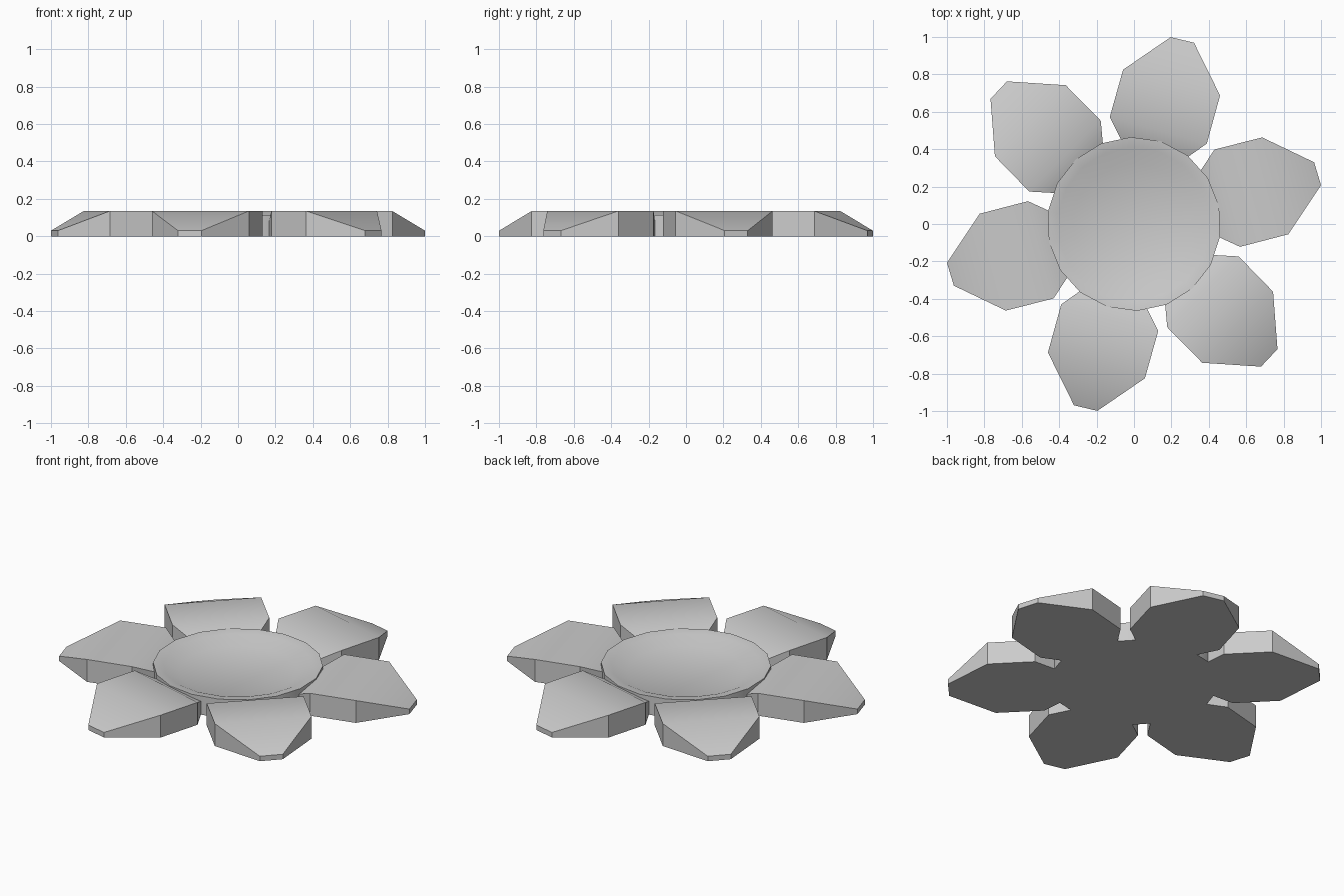
import bpy
import bmesh
from math import cos, sin, pi, radians
from mathutils import Matrix

cube = bpy.data.objects.get("Cube")
if cube:
    bpy.data.objects.remove(cube, do_unlink=True)

GREY = (0.6, 0.6, 0.6, 1.0)
grey = bpy.data.materials.new("plain_grey")
grey.use_nodes = True
grey.diffuse_color = GREY
grey.node_tree.nodes["Principled BSDF"].inputs["Base Color"].default_value = GREY


def finish(bm, name):
    """Turn a bmesh into a shaded, coloured object."""
    bmesh.ops.recalc_face_normals(bm, faces=bm.faces)
    mesh = bpy.data.meshes.new(name)
    bm.to_mesh(mesh)
    bm.free()
    mesh.materials.append(grey)
    obj = bpy.data.objects.new(name, mesh)
    bpy.context.collection.objects.link(obj)
    bpy.ops.object.select_all(action="DESELECT")
    obj.select_set(True)
    bpy.context.view_layer.objects.active = obj
    bpy.ops.object.shade_smooth_by_angle(angle=radians(30))
    return obj


# Petal cross rows from neck to tip: right point, left point, top height
ROWS = [
    ((0.41, -0.05), (0.33, 0.245), 0.06),
    ((0.567, -0.122), (0.43, 0.398), 0.135),
    ((0.825, -0.055), (0.685, 0.463), 0.135),
    ((1.0, 0.207), (0.963, 0.33), 0.03),
]


def petal(index):
    bm = bmesh.new()
    # Each row is a ring: lower right, lower left, upper left, upper right
    rings = [[bm.verts.new((*p, z)) for p, z in ((r, 0), (l, 0), (l, h), (r, h))]
             for r, l, h in ROWS]
    for a, b in zip(rings, rings[1:]):
        for i in range(4):
            j = (i + 1) % 4
            bm.faces.new((a[i], a[j], b[j], b[i]))
    bm.faces.new(rings[0])
    bm.faces.new(rings[-1])
    bm.transform(Matrix.Rotation(index * pi / 3, 4, "Z"))
    finish(bm, f"petal_{index + 1}")


for k in range(6):
    petal(k)

# Round centre dish: outer wall, rim, sloped bowl side and flat floor
SIDES = 18
PROFILE = [(0.465, 0.0), (0.465, 0.113), (0.41, 0.106), (0.325, 0.07)]
bm = bmesh.new()
rings = []
for radius, z in PROFILE:
    angles = [radians(12) + 2 * pi * i / SIDES for i in range(SIDES)]
    rings.append([bm.verts.new((radius * cos(a), radius * sin(a), z)) for a in angles])
for a, b in zip(rings, rings[1:]):
    for i in range(SIDES):
        j = (i + 1) % SIDES
        bm.faces.new((a[i], a[j], b[j], b[i]))
bm.faces.new(rings[0])
bm.faces.new(rings[-1])
finish(bm, "centre_dish")
